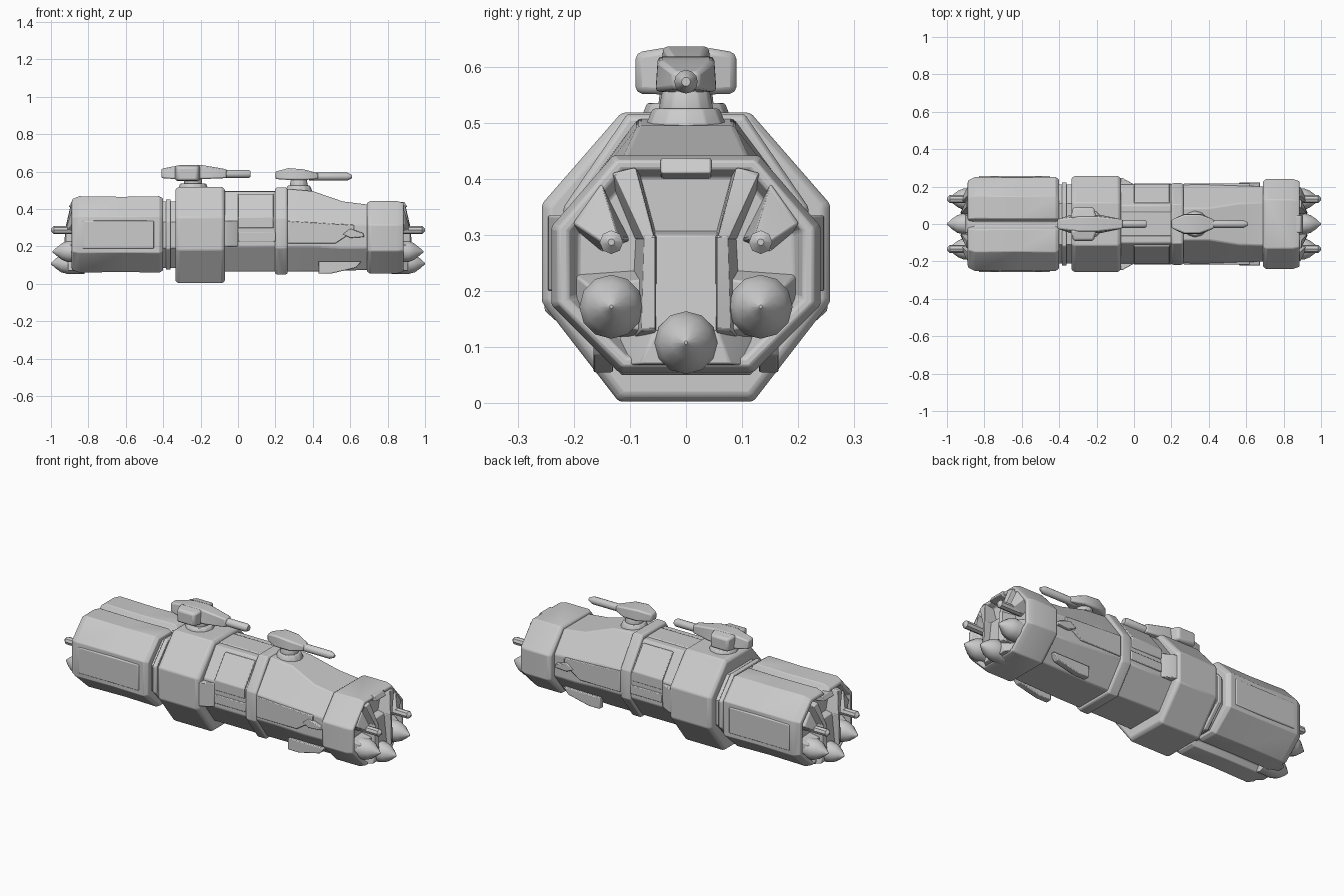
import bpy, bmesh, math
from mathutils import Vector


def finish(name, bm, bevel=0.0):
    bmesh.ops.recalc_face_normals(bm, faces=bm.faces)
    me = bpy.data.meshes.new(name)
    bm.to_mesh(me)
    bm.free()
    ob = bpy.data.objects.new(name, me)
    bpy.context.collection.objects.link(ob)
    if bevel:
        m = ob.modifiers.new("Bevel", 'BEVEL')
        m.width, m.segments, m.limit_method = bevel, 2, 'ANGLE'
        m.angle_limit = math.radians(25)
    bpy.context.view_layer.objects.active = ob
    ob.select_set(True)
    bpy.ops.object.shade_smooth_by_angle(angle=math.radians(35))
    ob.select_set(False)
    return ob


def octagon(w, zb, zt, wb, wt, zl, zu, groove=0.0):
    """Chamfered section in (y, z), optionally grooved along top and bottom."""
    half = [(wb, zb), (w, zl), (w, zu), (wt, zt)]
    if groove:
        half = [(0.012, zb + groove), (0.03, zb)] + half + [(0.03, zt), (0.012, zt - groove)]
    return half + [(-y, z) for y, z in reversed(half)]


def scaled(p, s, zc=0.25):
    return [(y * s, zc + (z - zc) * s) for y, z in p]


def loft(name, sections, bevel=0.0):
    """Skin a list of (x, profile) sections and cap both ends."""
    bm = bmesh.new()
    rings = [[bm.verts.new((x, y, z)) for y, z in p] for x, p in sections]
    n = len(rings[0])
    for a, b in zip(rings, rings[1:]):
        for i in range(n):
            j = (i + 1) % n
            bm.faces.new((a[i], a[j], b[j], b[i]))
    bm.faces.new(rings[0])
    bm.faces.new(rings[-1])
    return finish(name, bm, bevel)


def hull(name, pts, bevel=0.004):
    bm = bmesh.new()
    for p in pts:
        bm.verts.new(p)
    bmesh.ops.convex_hull(bm, input=bm.verts)
    bmesh.ops.dissolve_limit(bm, angle_limit=0.02, verts=bm.verts, edges=bm.edges)
    return finish(name, bm, bevel)


def box(name, x, y, z, bevel=0.006):
    return hull(name, [(a, b, c) for a in x for b in y for c in z], bevel)


def lathe(name, y, z, prof, seg=12):
    """Turned part along x from (x, radius) pairs."""
    ring = [(math.cos(2 * math.pi * i / seg), math.sin(2 * math.pi * i / seg)) for i in range(seg)]
    return loft(name, [(x, [(y + r * c, z + r * s) for c, s in ring]) for x, r in prof])


# --- main hull ---
big = octagon(0.257, 0.003, 0.518, 0.12, 0.115, 0.18, 0.355)
mid = octagon(0.21, 0.065, 0.492, 0.11, 0.10, 0.20, 0.345)
ring = octagon(0.218, 0.05, 0.515, 0.115, 0.105, 0.19, 0.35)
loft("collar", [(-0.335, scaled(big, 0.95)), (-0.318, big), (-0.085, big), (-0.07, scaled(big, 0.95))], 0.006)
loft("mid_hull", [(-0.1, mid), (0.23, mid)], 0.006)
loft("hull_ring", [(0.198, scaled(ring, 0.97)), (0.207, ring), (0.255, ring), (0.265, scaled(ring, 0.97))], 0.004)
loft("fore_hull", [
    (0.25, octagon(0.21, 0.065, 0.508, 0.11, 0.085, 0.20, 0.34)),
    (0.40, octagon(0.21, 0.065, 0.495, 0.11, 0.085, 0.20, 0.335)),
    (0.56, octagon(0.205, 0.07, 0.440, 0.11, 0.11, 0.19, 0.32)),
    (0.72, octagon(0.20, 0.075, 0.420, 0.11, 0.115, 0.19, 0.31))], 0.006)
neck = octagon(0.21, 0.085, 0.44, 0.11, 0.11, 0.19, 0.33)
loft("rear_neck", [(-0.42, neck), (-0.31, neck)])
loft("neck_rib", [(-0.385, scaled(neck, 1.06)), (-0.36, scaled(neck, 1.06))], 0.005)

# --- nose collar and rear block, each with a recessed end ---
nose = octagon(0.24, 0.055, 0.442, 0.12, 0.13, 0.175, 0.315)
loft("nose_collar", [(0.69, scaled(nose, 0.95)), (0.705, nose), (0.85, nose),
                     (0.885, scaled(nose, 0.95)), (0.885, scaled(nose, 0.87)),
                     (0.845, scaled(nose, 0.8))], 0.005)
rear = octagon(0.252, 0.06, 0.468, 0.135, 0.15, 0.165, 0.36, 0.03)
loft("rear_block", [(-0.40, scaled(rear, 0.94)), (-0.42, rear), (-0.62, scaled(rear, 0.985)),
                    (-0.85, rear), (-0.885, scaled(rear, 0.93)), (-0.89, scaled(rear, 0.86)),
                    (-0.845, scaled(rear, 0.78))], 0.005)
for s in (1, -1):
    # raised armour panels on the rear block flanks
    hull("rear_side_panel", [(x, s * y, z) for x in (-0.83, -0.45)
                             for y, z in ((0.2, 0.17), (0.2, 0.355), (0.256, 0.19), (0.256, 0.335))])

# --- end machinery: spikes, ribs and lugs at both ends ---
for e, end in ((1, "nose"), (-1, "rear")):
    lathe(end + "_centre_spike", 0, 0.108,
          [(e * x, r) for x, r in ((0.82, 0.055), (0.91, 0.056), (0.945, 0.047), (0.975, 0.026), (1.0, 0.003))])
    hull(end + "_chin", [(e * x, y, z) for x, y, z in (
        (0.84, -0.13, 0.065), (0.84, 0.13, 0.065), (0.91, -0.08, 0.07), (0.91, 0.08, 0.07),
        (0.84, -0.12, 0.13), (0.84, 0.12, 0.13), (0.91, -0.055, 0.13), (0.91, 0.055, 0.13))])
    hull(end + "_centre_plate", [(e * x, y, z) for y in (-0.06, 0.06) for x, z in
                                 ((0.83, 0.10), (0.83, 0.31), (0.885, 0.30), (0.905, 0.10))])
    hull(end + "_top_lug", [(e * x, y, z) for y in (-0.045, 0.045) for x, z in
                            ((0.84, 0.40), (0.84, 0.438), (0.89, 0.437), (0.905, 0.41))])
    for s in (1, -1):
        lathe(end + "_side_spike", s * 0.133, 0.172,
              [(e * x, r) for x, r in ((0.82, 0.055), (0.91, 0.057), (0.94, 0.045), (0.97, 0.022), (0.992, 0.003))])
        lathe(end + "_rod", s * 0.133, 0.287,
              [(e * x, r) for x, r in ((0.83, 0.021), (0.985, 0.021), (1.0, 0.006))], 8)
        # rib: splayed upper half, straight lower half
        hull(end + "_upper_rib", [(e * x, s * y, z) for x, y, z in (
            (0.84, 0.085, 0.42), (0.84, 0.14, 0.41), (0.895, 0.09, 0.42), (0.895, 0.13, 0.41),
            (0.84, 0.05, 0.29), (0.84, 0.09, 0.29), (0.925, 0.055, 0.29), (0.92, 0.075, 0.29))])
        hull(end + "_lower_rib", [(e * x, s * y, z) for x, y, z in (
            (0.84, 0.05, 0.30), (0.84, 0.09, 0.30), (0.925, 0.055, 0.30), (0.92, 0.075, 0.30),
            (0.84, 0.05, 0.11), (0.84, 0.1, 0.11), (0.93, 0.055, 0.13), (0.92, 0.08, 0.13))])
        hull(end + "_rod_gusset", [(e * x, s * y, z) for x, y, z in (
            (0.84, 0.10, 0.29), (0.84, 0.16, 0.40), (0.84, 0.21, 0.32), (0.84, 0.15, 0.27),
            (0.89, 0.15, 0.39), (0.89, 0.20, 0.32), (0.92, 0.12, 0.295), (0.92, 0.14, 0.28))])
        hull(end + "_spike_mount", [(e * x, s * y, z) for x, y, z in (
            (0.84, 0.06, 0.10), (0.84, 0.2, 0.14), (0.84, 0.2, 0.23), (0.84, 0.06, 0.24),
            (0.90, 0.08, 0.13), (0.90, 0.175, 0.15), (0.90, 0.175, 0.21), (0.90, 0.08, 0.22))])

# --- hull details, both sides ---
box("spine_plate", (-0.08, 0.21), (-0.065, 0.065), (0.48, 0.497))
for s in (1, -1):
    hull("collar_cheek", [(x, s * y, z) for z in (0.2, 0.335) for x, y in
                          ((-0.09, 0.18), (-0.09, 0.248), (-0.06, 0.245), (0.0, 0.212), (0.0, 0.18))])
    box("mid_side_strip", (0.0, 0.2), (s * 0.19, s * 0.217), (0.225, 0.275), 0.004)
    hull("upper_shell", [(x, s * y, z) for x in (0.0, 0.19) for y, z in
                         ((0.10, 0.47), (0.205, 0.34), (0.118, 0.482), (0.215, 0.355), (0.215, 0.30), (0.19, 0.29))])
    hull("fore_side_shell", [(x, s * y, z) for y in (0.19, 0.216) for x, z in
                             ((0.265, 0.335), (0.265, 0.215), (0.52, 0.215), (0.62, 0.28), (0.62, 0.315))])
    hull("side_hook", [(x, s * y, z) for y in (0.19, 0.222) for x, z in
                       ((0.56, 0.265), (0.60, 0.295), (0.67, 0.27), (0.675, 0.25), (0.60, 0.245))])
    # small fin under the fore hull
    hull("lower_fin", [(x, s * y, z) for y in (0.13, 0.165) for x, z in
                       ((0.43, 0.12), (0.43, 0.055), (0.50, 0.055), (0.63, 0.085), (0.66, 0.12))])

# --- turrets ---
def disc(name, x, z0, z1, r0, r1, seg=12):
    hull(name, [(x + r * math.cos(2 * math.pi * i / seg), r * math.sin(2 * math.pi * i / seg), z)
                for z, r in ((z0, r0), (z1, r1)) for i in range(seg)])


disc("rear_turret_base", -0.24, 0.51, 0.535, 0.08, 0.07)
disc("rear_turret_post", -0.24, 0.53, 0.575, 0.05, 0.045)
hull("rear_turret_head", [(x, s * y, z) for s in (1, -1) for x, y, z in (
    (-0.41, 0.025, 0.565), (-0.41, 0.025, 0.615), (-0.34, 0.05, 0.56), (-0.30, 0.04, 0.636),
    (-0.20, 0.04, 0.636), (-0.18, 0.05, 0.56), (-0.06, 0.024, 0.565), (-0.06, 0.024, 0.612))], 0.008)
for s in (1, -1):
    hull("rear_turret_pod", [(x, s * y, z) for x, y, z in (
        (-0.34, 0.03, 0.55), (-0.20, 0.03, 0.55), (-0.34, 0.03, 0.635), (-0.20, 0.03, 0.635),
        (-0.325, 0.09, 0.552), (-0.215, 0.09, 0.552), (-0.325, 0.09, 0.625), (-0.215, 0.09, 0.625))], 0.012)
lathe("rear_turret_barrel", 0, 0.587, [(-0.1, 0.022), (0.055, 0.022), (0.068, 0.015)])

disc("fore_turret_base", 0.325, 0.49, 0.525, 0.075, 0.06)
disc("fore_turret_post", 0.325, 0.52, 0.56, 0.05, 0.042)
hull("fore_turret_head", [(x, s * y, z) for s in (1, -1) for x, y, z in (
    (0.20, 0.022, 0.56), (0.20, 0.022, 0.60), (0.27, 0.055, 0.555), (0.27, 0.05, 0.618),
    (0.35, 0.05, 0.612), (0.36, 0.055, 0.555), (0.43, 0.022, 0.56), (0.43, 0.022, 0.59))], 0.008)
lathe("fore_turret_barrel", 0, 0.573, [(0.38, 0.021), (0.585, 0.021), (0.61, 0.008)])
